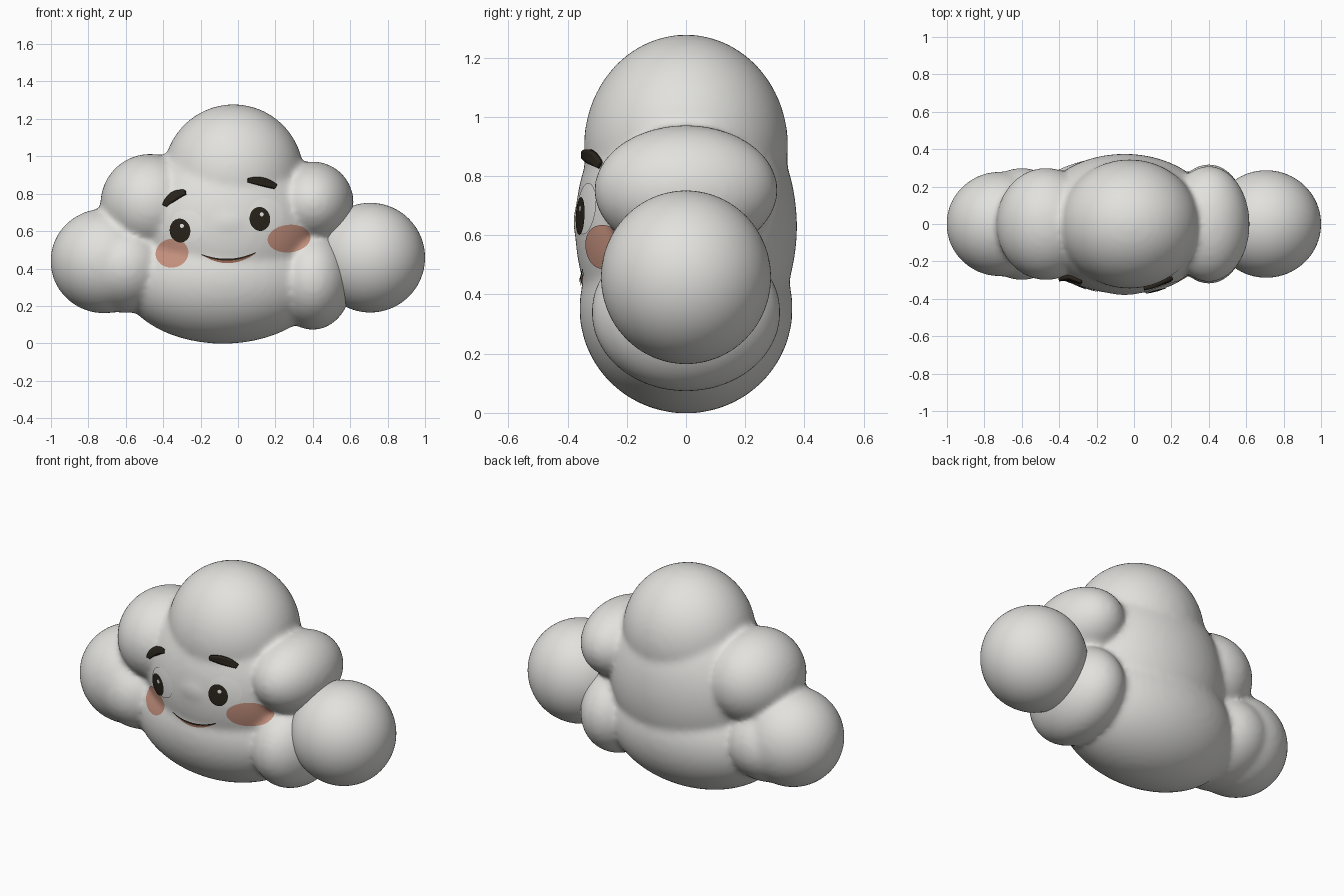
import bpy, bmesh, math
from mathutils import Vector, Matrix
from mathutils.bvhtree import BVHTree

if "Cube" in bpy.data.objects:
    bpy.data.objects.remove(bpy.data.objects["Cube"])


def material(name, rgb):
    m = bpy.data.materials.new(name)
    m.diffuse_color = (*rgb, 1)
    m.use_nodes = True
    m.node_tree.nodes["Principled BSDF"].inputs["Base Color"].default_value = m.diffuse_color
    return m


CLOUD = material("cloud white", (0.76, 0.755, 0.73))
EYE = material("eye white", (0.84, 0.835, 0.81))
DARK = material("dark brown", (0.022, 0.017, 0.011))
BLUSH = material("blush pink", (0.57, 0.29, 0.215))
MOUTH = material("mouth brown", (0.32, 0.14, 0.09))


def make_object(name, bm, mat):
    me = bpy.data.meshes.new(name)
    bm.to_mesh(me)
    bm.free()
    me.materials.append(mat)
    for p in me.polygons:
        p.use_smooth = True
    ob = bpy.data.objects.new(name, me)
    bpy.context.collection.objects.link(ob)
    return ob


def add_puff(bm, centre, radii):
    m = Matrix.Translation(centre) @ Matrix.Diagonal((*radii, 1))
    bmesh.ops.create_icosphere(bm, subdivisions=5, radius=1, matrix=m)


# Cloud body: overlapping puffs fused and softened
bm = bmesh.new()
for c, r in [
    ((-0.05, 0, 0.63), (0.50, 0.375, 0.50)),      # torso
    ((-0.08, 0, 0.352), (0.55, 0.36, 0.354)),     # belly
    ((-0.024, 0, 0.90), (0.375, 0.345, 0.378)),   # crown
    ((-0.47, 0, 0.745), (0.266, 0.30, 0.268)),    # upper left
    ((0.40, 0, 0.752), (0.218, 0.31, 0.22)),      # upper right
    ((0.40, 0, 0.34), (0.212, 0.32, 0.268)),      # lower right
    ((-0.715, 0, 0.44), (0.288, 0.28, 0.28)),     # left ball
    ((-0.60, 0, 0.41), (0.25, 0.30, 0.247)),      # left ball root
    ((-0.05, -0.10, 0.645), (0.28, 0.282, 0.20)), # cheeky muzzle
]:
    add_puff(bm, c, r)
body = make_object("cloud_body", bm, CLOUD)
rm = body.modifiers.new("fuse", 'REMESH')
rm.mode = 'VOXEL'
rm.voxel_size = 0.017
rm.use_smooth_shade = True
sm = body.modifiers.new("soften", 'SMOOTH')
sm.factor = 0.5
sm.iterations = 10
dg = bpy.context.evaluated_depsgraph_get()
fused = bpy.data.meshes.new_from_object(body.evaluated_get(dg))
body.modifiers.clear()
body.data = fused
if not fused.materials:
    fused.materials.append(CLOUD)
for p in fused.polygons:
    p.use_smooth = True

# Right ball stays separate for its crisp crease
bm = bmesh.new()
add_puff(bm, (0.707, 0, 0.458), (0.293, 0.287, 0.293))
make_object("right_puff", bm, CLOUD)

# Face details: thin sheets projected onto the front of the body
bm = bmesh.new()
bm.from_mesh(fused)
tree = BVHTree.FromBMesh(bm)
bm.free()


def decal(name, fn, nu, nv, mat, lift, thick=0):
    bm = bmesh.new()
    rows = []
    for j in range(nv + 1):
        row = []
        for i in range(nu + 1):
            x, z = fn(i / nu, j / nv)
            hit = tree.ray_cast(Vector((x, -2, z)), Vector((0, 1, 0)))[0]
            row.append(bm.verts.new((x, (hit.y if hit else -0.3) - lift, z)))
        rows.append(row)
    for j in range(nv):
        for i in range(nu):
            bm.faces.new((rows[j][i], rows[j][i + 1], rows[j + 1][i + 1], rows[j + 1][i]))
    bmesh.ops.remove_doubles(bm, verts=bm.verts, dist=1e-5)
    bmesh.ops.recalc_face_normals(bm, faces=bm.faces)
    if sum(f.normal.y for f in bm.faces) > 0:
        bmesh.ops.reverse_faces(bm, faces=bm.faces)
    ob = make_object(name, bm, mat)
    if thick:
        s = ob.modifiers.new("thickness", 'SOLIDIFY')
        s.thickness = thick
    return ob


def disc(name, cx, cz, rx, rz, mat, lift, tilt=0):
    def fn(u, v):
        a = u * 2 * math.pi
        x, z = rx * v * math.cos(a), rz * v * math.sin(a)
        ct, st = math.cos(tilt), math.sin(tilt)
        return cx + x * ct - z * st, cz + x * st + z * ct
    return decal(name, fn, 40, 8, mat, lift)


def stroke(name, p0, p1, p2, half, mat, lift, thick=0, taper=0.5):
    # quadratic curve of given half width, tapering at its ends
    p0, p1, p2 = Vector(p0), Vector(p1), Vector(p2)

    def fn(u, v):
        p = p0 * (1 - u) ** 2 + p1 * 2 * u * (1 - u) + p2 * u * u
        d = ((p1 - p0) * (1 - u) + (p2 - p1) * u).normalized()
        w = half * (1 - taper + taper * math.sin(math.pi * u)) * (2 * v - 1)
        return p.x - d.y * w, p.y + d.x * w
    return decal(name, fn, 24, 4, mat, lift, thick)


for side, ex, ez, px, pz in [("left", -0.275, 0.627, -0.31, 0.603),
                             ("right", 0.15, 0.69, 0.117, 0.665)]:
    disc(side + "_eye", ex, ez, 0.092, 0.087, EYE, 0.005)
    disc(side + "_pupil", px, pz, 0.055, 0.064, DARK, 0.009, 0.15)
    disc(side + "_eye_glint", px + 0.01, pz + 0.025, 0.011, 0.011, EYE, 0.012)

disc("left_cheek", -0.353, 0.482, 0.088, 0.077, BLUSH, 0.004, 0.15)
disc("right_cheek", 0.273, 0.56, 0.115, 0.074, BLUSH, 0.004, 0.1)

stroke("left_eyebrow", (-0.39, 0.735), (-0.36, 0.80), (-0.285, 0.81), 0.022, DARK, 0.02, 0.02)
stroke("right_eyebrow", (0.055, 0.87), (0.13, 0.875), (0.205, 0.84), 0.022, DARK, 0.02, 0.02)


# Smile: crescent with a thin dark upper line
def smile(u, v):
    s = 1 - (2 * u - 1) ** 2
    x = -0.185 + 0.275 * u
    return x, 0.468 + 0.01 * u - s * (0.024 + 0.02 * v)


decal("mouth", smile, 30, 4, MOUTH, 0.005)
stroke("mouth_line", (-0.195, 0.475), (-0.05, 0.415), (0.095, 0.485), 0.005, DARK, 0.008)
